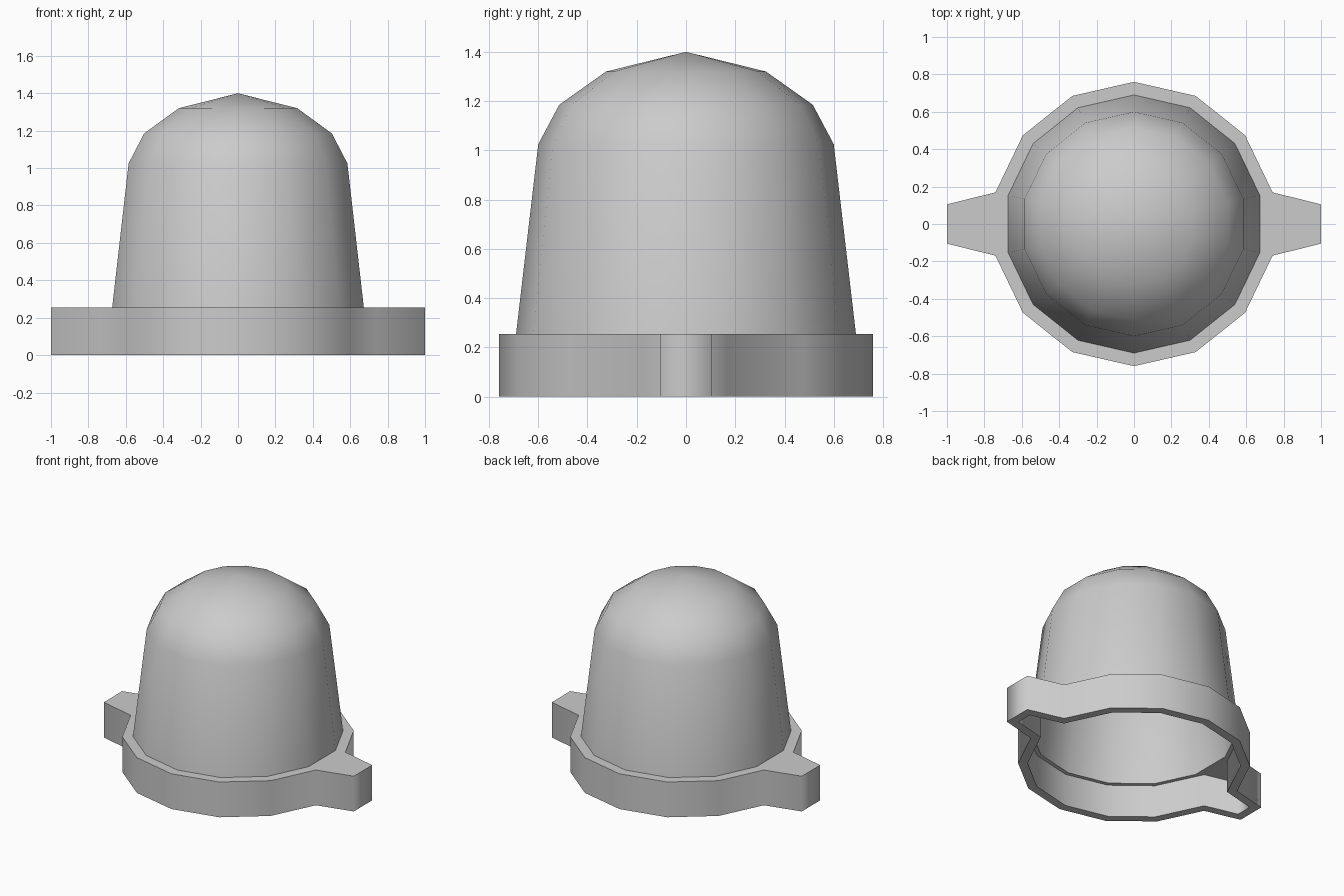
import bpy, bmesh, math
from mathutils import Vector

SIDES = 14
BASE_R, DOME_R, OPEN_R = 0.76, 0.69, 0.67
BASE_TOP, SHELF_Z, WALL = 0.255, 0.235, 0.06

cube = bpy.data.objects.get("Cube")
if cube:
    bpy.data.objects.remove(cube, do_unlink=True)

grey = bpy.data.materials.new("light_grey")
grey.use_nodes = True
grey.diffuse_color = (0.6, 0.6, 0.6, 1)
grey.node_tree.nodes["Principled BSDF"].inputs["Base Color"].default_value = (0.6, 0.6, 0.6, 1)


def ring(radius):
    """Regular polygon with a corner at the back."""
    angles = [math.pi / 2 + k * math.tau / SIDES for k in range(SIDES)]
    return [Vector((radius * math.cos(a), radius * math.sin(a))) for a in angles]


def inset(points, amount):
    """Move every edge of a counter-clockwise outline inward."""
    result = []
    for i, p in enumerate(points):
        a = (p - points[i - 1]).normalized()
        b = (points[(i + 1) % len(points)] - p).normalized()
        na, nb = Vector((-a.y, a.x)), Vector((-b.y, b.x))
        result.append(p + (na + nb) * amount / (1 + na.dot(nb)))
    return result


def add_loop(bm, points, z):
    return [bm.verts.new((p.x, p.y, z)) for p in points]


def join(bm, first, second):
    for i in range(len(first)):
        j = (i + 1) % len(first)
        corners = dict.fromkeys((first[i], first[j], second[j], second[i]))
        bm.faces.new(list(corners))


def finish(bm, name, angle):
    bmesh.ops.recalc_face_normals(bm, faces=bm.faces)
    mesh = bpy.data.meshes.new(name)
    bm.to_mesh(mesh)
    bm.free()
    mesh.materials.append(grey)
    obj = bpy.data.objects.new(name, mesh)
    bpy.context.collection.objects.link(obj)
    bpy.ops.object.select_all(action="DESELECT")
    obj.select_set(True)
    bpy.context.view_layer.objects.active = obj
    bpy.ops.object.shade_smooth_by_angle(angle=math.radians(angle))


# Hollow base collar with a tapered ear on each side
outline, owner = [], []
for k, p in enumerate(ring(BASE_R)):
    outline.append(p)
    owner.append(k)
    if k in (3, 10):
        side = math.copysign(1, p.x)
        # both ear corners follow the ring corner they start from
        outline += [Vector((side, -0.105 * side)), Vector((side, 0.105 * side))]
        owner += [k, k + 1]
hollow = inset(outline, WALL)

bm = bmesh.new()
upper = add_loop(bm, ring(DOME_R), BASE_TOP)
opening = add_loop(bm, ring(OPEN_R), SHELF_Z)
top = add_loop(bm, outline, BASE_TOP)
bottom = add_loop(bm, outline, 0)
rim = add_loop(bm, hollow, 0)
shelf = add_loop(bm, hollow, SHELF_Z)
join(bm, [upper[k] for k in owner], top)
join(bm, top, bottom)
join(bm, bottom, rim)
join(bm, rim, shelf)
join(bm, shelf, [opening[k] for k in owner])
finish(bm, "base_collar", 80)

# Thin tapered dome, open underneath
outer = [(DOME_R, BASE_TOP), (0.6, 1.025), (0.515, 1.185), (0.325, 1.32)]
inner = [(OPEN_R, SHELF_Z)] + [(r - 0.02, z - 0.01) for r, z in outer[1:]]
bm = bmesh.new()
feet = []
for profile, peak in ((outer, 1.4), (inner, 1.38)):
    loops = [add_loop(bm, ring(r), z) for r, z in profile]
    for a, b in zip(loops, loops[1:]):
        join(bm, a, b)
    tip = bm.verts.new((0, 0, peak))
    join(bm, loops[-1], [tip] * SIDES)
    feet.append(loops[0])
join(bm, *feet)
finish(bm, "dome", 40)
